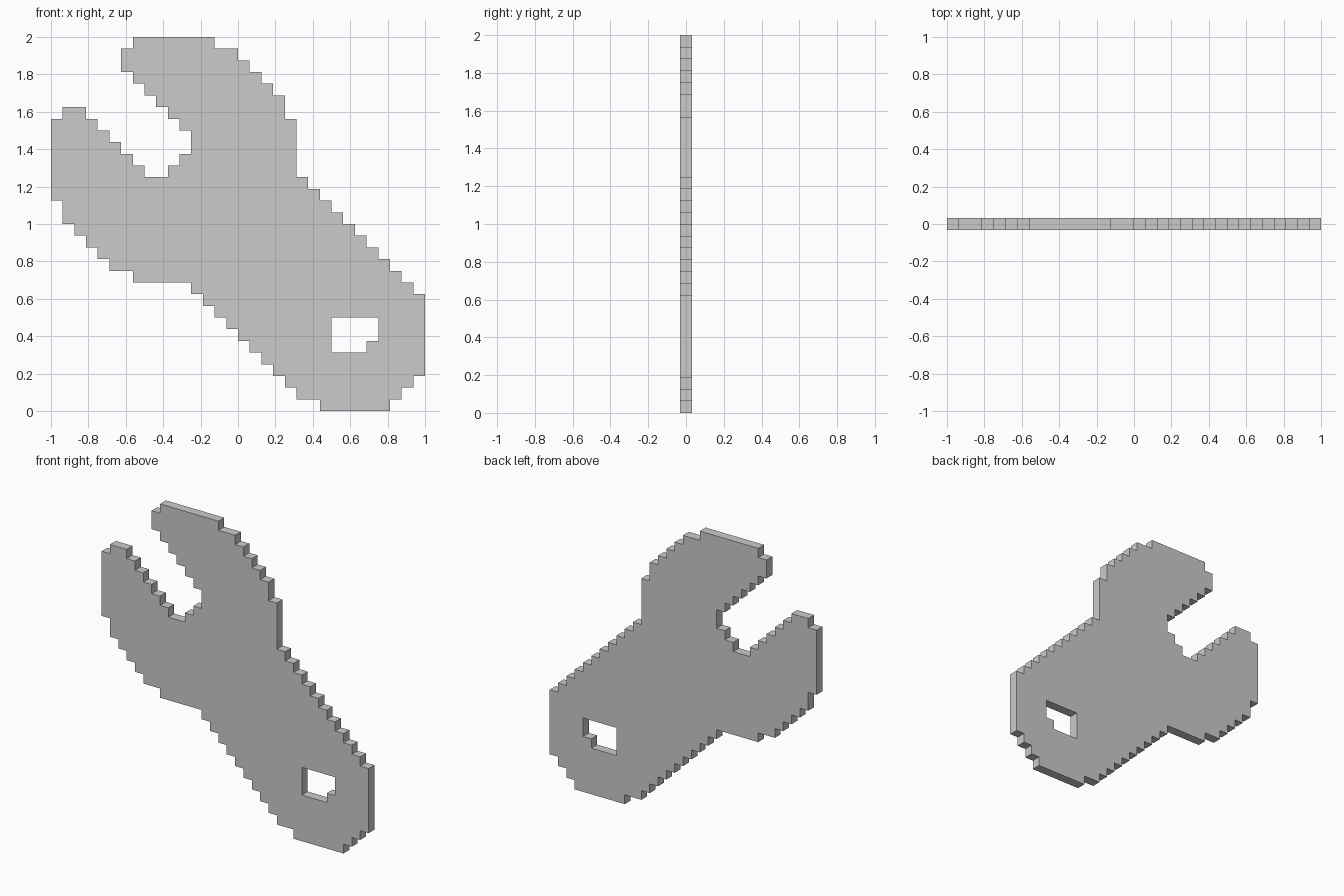
import bpy, bmesh

if "Cube" in bpy.data.objects:
    bpy.data.objects.remove(bpy.data.objects["Cube"])

N = 32                # the wrench is drawn on a 32 x 32 cell grid
S = 2 / N             # cell size, also the plate thickness

# First and last column of every row, from the handle end up to the jaws
left = [23, 21, 20, 19, 18, 17, 16, 15, 14, 13, 12, 7, 5, 4, 3, 2,
        1, 1, 0, 0, 0, 0, 0, 0, 0, 1, 9, 8, 7, 6, 6, 7]
right = [29, 30, 31, 32, 32, 32, 32, 32, 32, 32, 31, 30, 29, 28, 27, 26,
         25, 24, 23, 22, 21, 21, 21, 21, 21, 20, 20, 19, 18, 17, 16, 14]

# Openings as row: (start column, end column) - hanging hole and jaw mouth
gaps = {5: (24, 27), 6: (24, 28), 7: (24, 28),
        20: (8, 10), 21: (7, 11), 22: (6, 12),
        23: (5, 12), 24: (4, 11), 25: (3, 10)}

# Front face built from cells
bm = bmesh.new()
for r in range(N):
    g0, g1 = gaps.get(r, (0, 0))
    for c in range(left[r], right[r]):
        if g0 <= c < g1:
            continue
        corners = [(c, r), (c + 1, r), (c + 1, r + 1), (c, r + 1)]
        bm.faces.new([bm.verts.new((x * S - 1, -S / 2, z * S)) for x, z in corners])
bmesh.ops.remove_doubles(bm, verts=bm.verts[:], dist=S / 10)

# Thicken to a plate, then merge the coplanar cells
ext = bmesh.ops.extrude_face_region(bm, geom=bm.faces[:], use_keep_orig=True)
moved = [v for v in ext["geom"] if isinstance(v, bmesh.types.BMVert)]
bmesh.ops.translate(bm, verts=moved, vec=(0, S, 0))
bmesh.ops.recalc_face_normals(bm, faces=bm.faces[:])
bmesh.ops.dissolve_limit(bm, angle_limit=0.01, verts=bm.verts[:], edges=bm.edges[:])

mesh = bpy.data.meshes.new("wrench")
bm.to_mesh(mesh)
bm.free()
bpy.context.collection.objects.link(bpy.data.objects.new("wrench", mesh))
